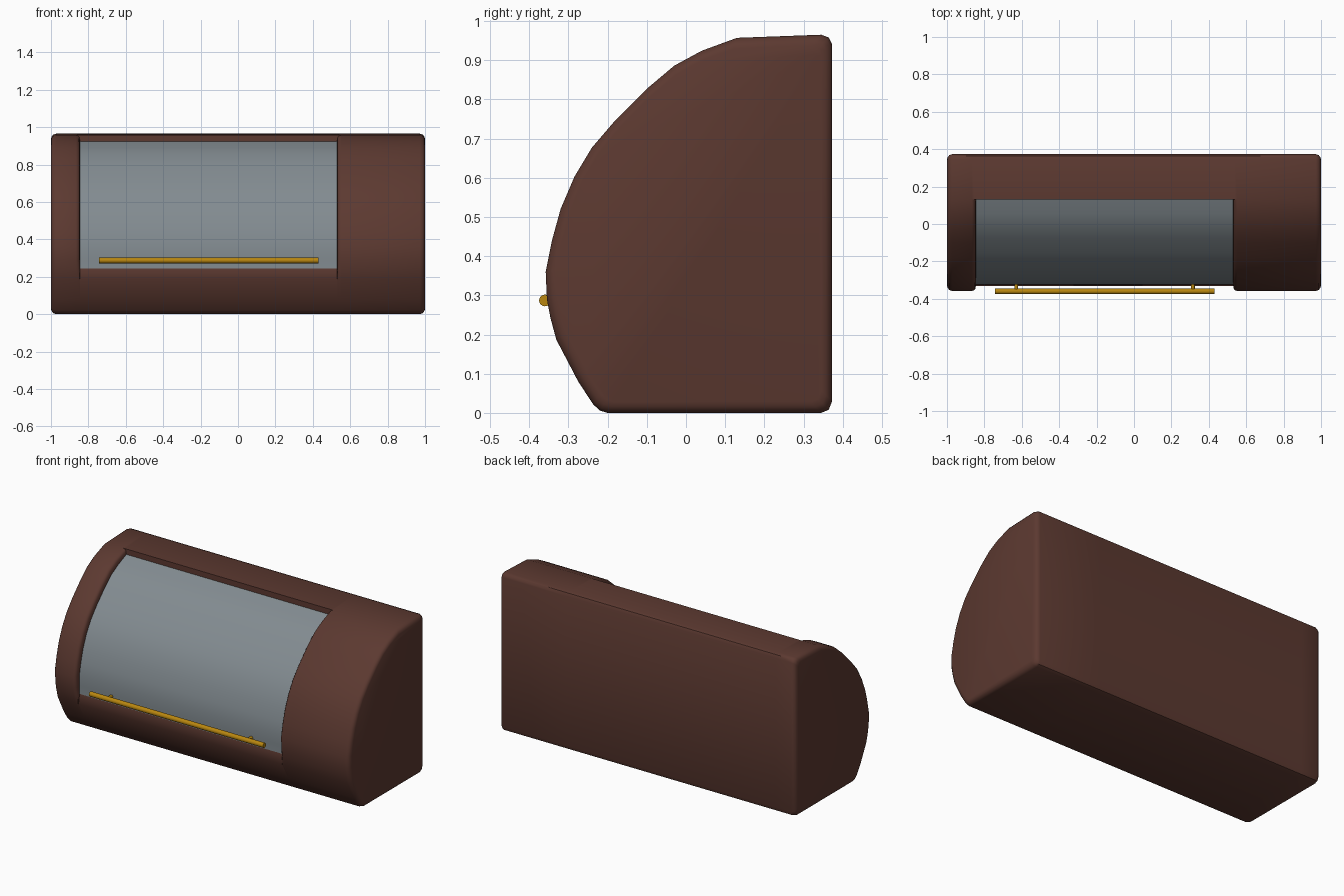
import bpy, bmesh, math
from mathutils import Vector, Matrix

if "Cube" in bpy.data.objects:
    bpy.data.objects.remove(bpy.data.objects["Cube"])


def material(name, rgb):
    m = bpy.data.materials.new(name)
    m.diffuse_color = (*rgb, 1)
    m.use_nodes = True
    m.node_tree.nodes["Principled BSDF"].inputs["Base Color"].default_value = m.diffuse_color
    return m


WOOD = material("dark brown wood", (0.107, 0.041, 0.030))
STEEL = material("grey steel", (0.225, 0.260, 0.282))
BRASS = material("brass", (0.479, 0.238, 0.005))


def finish(name, bm, mat, angle=40):
    bmesh.ops.remove_doubles(bm, verts=bm.verts, dist=1e-5)
    mesh = bpy.data.meshes.new(name)
    bm.to_mesh(mesh)
    bm.free()
    mesh.materials.append(mat)
    ob = bpy.data.objects.new(name, mesh)
    bpy.context.collection.objects.link(ob)
    bpy.ops.object.select_all(action='DESELECT')
    ob.select_set(True)
    bpy.context.view_layer.objects.active = ob
    bpy.ops.object.shade_smooth_by_angle(angle=math.radians(angle))
    return ob


# Side profile (y, z): bottom and back, curved front, front foot
back = [(-.20, 0), (.345, 0), (.364, .008), (.373, .03),
        (.373, .94), (.364, .958), (.345, .965)]
curve = [(.13, .957), (.04, .924), (-.03, .886), (-.10, .827), (-.18, .747),
         (-.24, .677), (-.285, .602), (-.32, .52), (-.342, .44),
         (-.358, .36), (-.355, .29), (-.346, .243)]
foot = [(-.331, .187), (-.275, .08), (-.237, .022), (-.22, .006)]
DEPTH = 0.035

# Curve pushed inwards for the recessed door
inner = []
for i, p in enumerate(curve):
    a, b = curve[max(i - 1, 0)], curve[min(i + 1, len(curve) - 1)]
    t = (Vector(b) - Vector(a)).normalized()
    inner.append((p[0] - t.y * DEPTH, p[1] + t.x * DEPTH))
inner[0] = (.13, .924)
inner[-1] = (-.321, .245)

outer = back + [curve[0]] + curve + foot
recess = back + [curve[0]] + inner + foot
first = len(back) + 1
last = first + len(curve) - 1


def blend(t):
    return [(a[0] + (b[0] - a[0]) * t, a[1] + (b[1] - a[1]) * t)
            for a, b in zip(outer, recess)]


def shrink(d):
    cy, cz = .0075, .4825
    return [(cy + (y - cy) * (1 - d / .365), cz + (z - cz) * (1 - d / .4825))
            for y, z in outer]


# Cross sections along x: rounded ends and softened recess edges
L, R = -.845, .53
ends = [(0, .028), (.004, .016), (.012, .005), (.028, 0)]
lips = [(.022, 0), (.009, .12), (.002, .4), (0, 1)]
sections = [(-1 + dx, shrink(d)) for dx, d in ends]
sections += [(L - dx, blend(t)) for dx, t in lips]
door_span = len(sections) - 1
sections += [(R + dx, blend(t)) for dx, t in reversed(lips)]
sections += [(1 - dx, shrink(d)) for dx, d in reversed(ends)]

# Wooden body, left open where the door sits
bm = bmesh.new()
rings = [[bm.verts.new((x, y, z)) for y, z in prof] for x, prof in sections]
n = len(outer)
for s in range(len(rings) - 1):
    for i in range(n):
        if s == door_span and first <= i < last:
            continue
        j = (i + 1) % n
        bm.faces.new((rings[s][i], rings[s + 1][i], rings[s + 1][j], rings[s][j]))
bm.faces.new(rings[0])
bm.faces.new(rings[-1][::-1])
bmesh.ops.remove_doubles(bm, verts=bm.verts, dist=1e-5)
bmesh.ops.dissolve_degenerate(bm, dist=1e-5, edges=bm.edges)
bmesh.ops.recalc_face_normals(bm, faces=bm.faces)
finish("box_body", bm, WOOD)

# Curved steel roll door
bm = bmesh.new()
left = [bm.verts.new((L, *p)) for p in inner]
right = [bm.verts.new((R, *p)) for p in inner]
for i in range(len(inner) - 1):
    bm.faces.new((left[i], left[i + 1], right[i + 1], right[i]))
finish("roll_door", bm, STEEL)


def rod(name, centre, radius, length, axis, sides=16):
    bm = bmesh.new()
    rot = Matrix.Rotation(math.pi / 2, 4, axis)
    bmesh.ops.create_cone(bm, cap_ends=True, segments=sides, radius1=radius,
                          radius2=radius, depth=length,
                          matrix=Matrix.Translation(centre) @ rot)
    finish(name, bm, BRASS)


# Brass handle bar with two posts
rod("handle_bar", (-.157, -.36, .287), .015, 1.175, 'Y')
for side, x in (("left", -.63), ("right", .315)):
    rod("handle_post_" + side, (x, -.335, .287), .01, .05, 'X', 12)
